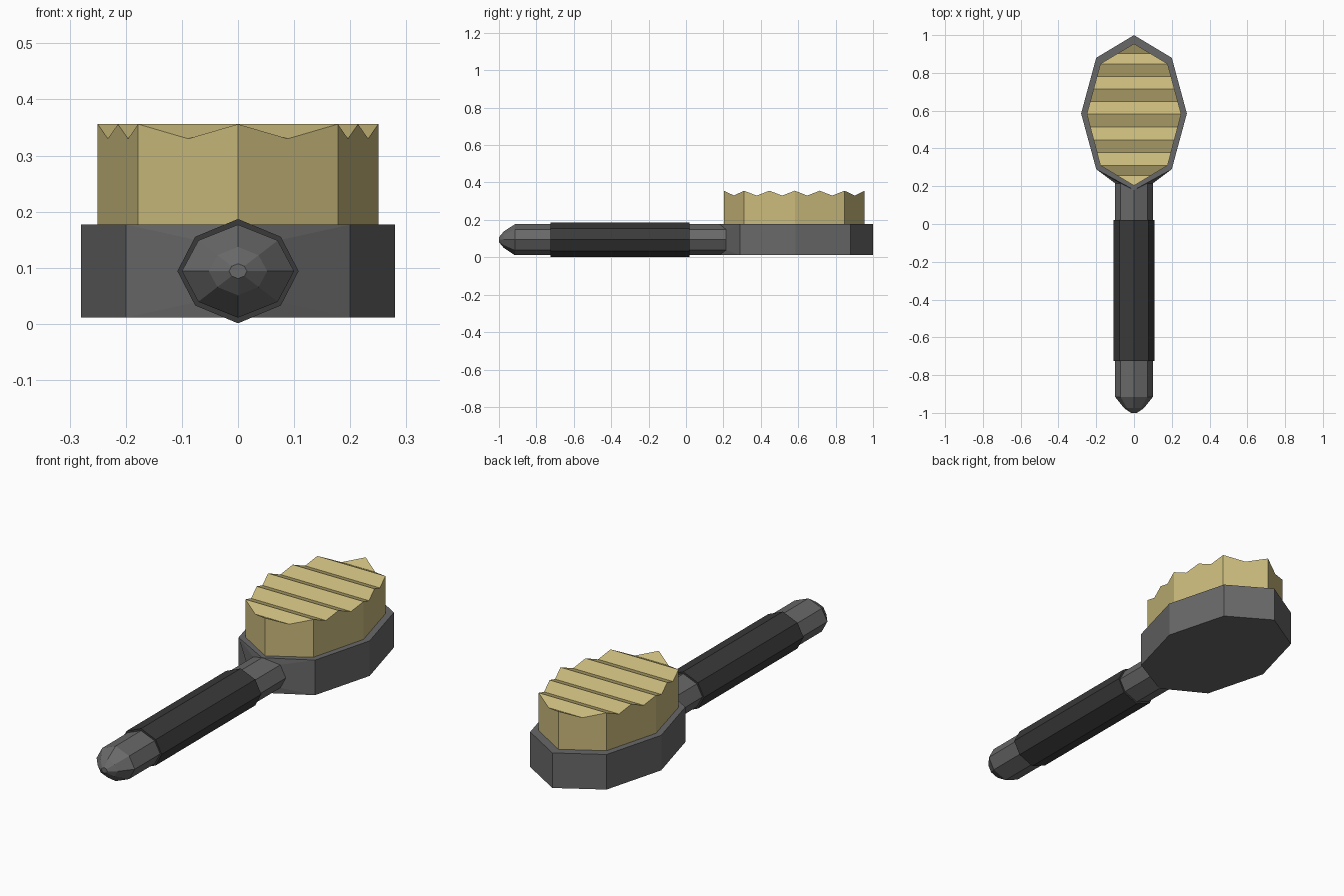
import bpy, bmesh, math

if "Cube" in bpy.data.objects:
    bpy.data.objects.remove(bpy.data.objects["Cube"])

MID = 0.094  # height of the handle axis


def material(name, color):
    m = bpy.data.materials.new(name)
    m.use_nodes = True
    m.diffuse_color = (*color, 1)
    m.node_tree.nodes["Principled BSDF"].inputs["Base Color"].default_value = (*color, 1)
    return m


def finish(bm, name, mat):
    bmesh.ops.recalc_face_normals(bm, faces=bm.faces)
    mesh = bpy.data.meshes.new(name)
    bm.to_mesh(mesh)
    bm.free()
    mesh.materials.append(mat)
    obj = bpy.data.objects.new(name, mesh)
    bpy.context.collection.objects.link(obj)
    return obj


def ring(bm, rx, rz, ys):
    """Eight-sided section with a corner on top; ys gives y for each corner."""
    verts = []
    for k in range(8):
        a = k * math.pi / 4
        c = math.cos(a) * (0.93 if k % 2 else 1)
        verts.append(bm.verts.new((rx * math.sin(a), ys[k], MID + rz * c)))
    return verts


def bridge(bm, a, b):
    for i in range(len(a)):
        j = (i + 1) % len(a)
        bm.faces.new((a[i], a[j], b[j], b[i]))


grey = material("dark grey plastic", (0.14, 0.14, 0.14))
black = material("black grip", (0.042, 0.042, 0.042))
straw = material("straw bristle", (0.59, 0.49, 0.20))

# Handle shaft with a blunt tapered tip
bm = bmesh.new()
rings = [ring(bm, 0.1 * s, 0.083 * s, [y] * 8)
         for y, s in ((-1, 0.16), (-0.975, 0.52), (-0.915, 1))]
neck = ring(bm, 0.1, 0.083, [0.18 if k in (0, 4) else 0.215 for k in range(8)])
rings.append(neck)
bm.faces.new(rings[0])
for a, b in zip(rings, rings[1:]):
    bridge(bm, a, b)

# Faceted head growing out of the neck
half = [(0.2, 0.29), (0.28, 0.585), (0.2, 0.88)]
outline = half + [(0, 1)] + [(-x, y) for x, y in reversed(half)]
top = [bm.verts.new((x, y, MID + 0.083)) for x, y in outline]
low = [bm.verts.new((x, y, MID - 0.083)) for x, y in outline]
bm.faces.new([neck[0]] + top)
bm.faces.new([neck[4]] + low)
for i in range(len(top) - 1):
    bm.faces.new((top[i], top[i + 1], low[i + 1], low[i]))
for end, (u, s, d) in ((0, (1, 2, 3)), (-1, (7, 6, 5))):
    bm.faces.new((neck[0], neck[u], top[end]))
    bm.faces.new((neck[u], neck[s], neck[d], low[end], top[end]))
    bm.faces.new((neck[4], neck[d], low[end]))
finish(bm, "brush_body", grey)

# Grip sleeve
bm = bmesh.new()
a, b = [ring(bm, 0.108, 0.093, [y] * 8) for y in (-0.725, 0.02)]
bridge(bm, a, b)
bm.faces.new(a)
bm.faces.new(b)
finish(bm, "grip_sleeve", black)

# Bristle block with a ridged top
knots = [(0.203, 0), (0.31, 0.178), (0.582, 0.25), (0.848, 0.178), (0.955, 0)]


def half_width(y):
    for (y0, w0), (y1, w1) in zip(knots, knots[1:]):
        if y <= y1:
            return w0 + (w1 - w0) * (y - y0) / (y1 - y0)
    return 0


peaks = [0.203, 0.31, 0.446, 0.582, 0.715, 0.848, 0.955]
rows = []
for p, q in zip(peaks, peaks[1:]):
    rows += [(p, 0.356), ((p + q) / 2, 0.33)]
rows.append((peaks[-1], 0.356))

bm = bmesh.new()
sections = []
for y, z in rows:
    w = half_width(y)
    sides = (1, -1) if w > 0.001 else (0,)
    pair = [(bm.verts.new((s * w, y, z)), bm.verts.new((s * w, y, 0.175))) for s in sides]
    sections.append((pair[0], pair[-1]))
for (r0, l0), (r1, l1) in zip(sections, sections[1:]):
    for n in (0, 1):
        loop = list(dict.fromkeys((r0[n], r1[n], l1[n], l0[n])))
        bm.faces.new(loop)
    bm.faces.new((r0[0], r1[0], r1[1], r0[1]))
    bm.faces.new((l0[0], l1[0], l1[1], l0[1]))
finish(bm, "bristles", straw)
